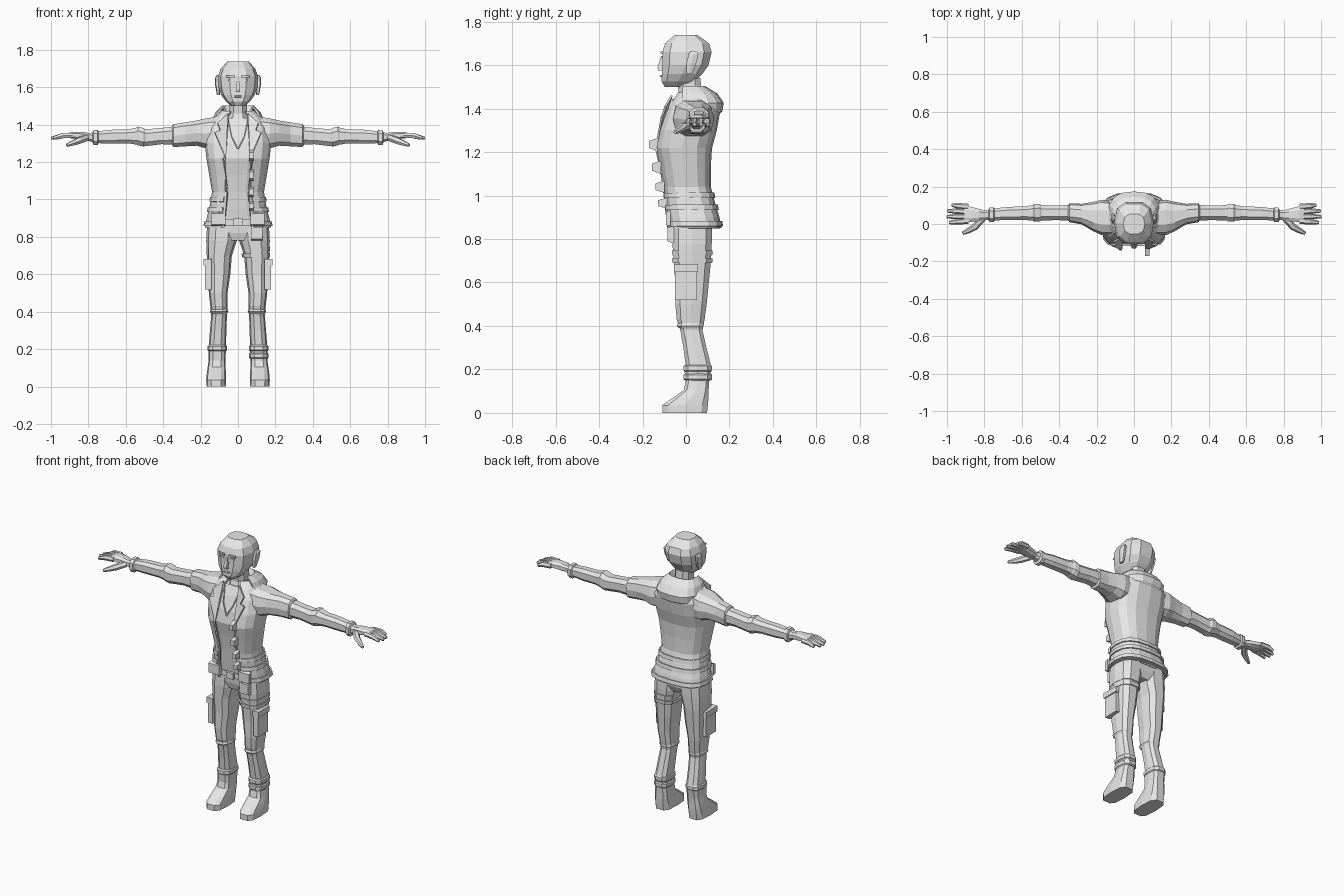
import bpy, bmesh, math
from mathutils import Vector

grey = bpy.data.materials.new("plain_grey")
grey.diffuse_color = (0.8, 0.8, 0.8, 1)


def finish(name, bm, thick=0):
    bmesh.ops.recalc_face_normals(bm, faces=bm.faces)
    me = bpy.data.meshes.new(name)
    bm.to_mesh(me)
    bm.free()
    me.materials.append(grey)
    ob = bpy.data.objects.new(name, me)
    bpy.context.collection.objects.link(ob)
    if thick:
        mod = ob.modifiers.new("thickness", 'SOLIDIFY')
        mod.thickness = thick
        mod.offset = 0
    return ob


def loft(name, rings, axis='z', s=1, n=10, p=0.75, gap=None, thick=0.012):
    """Rings are (position, centre, half width, low side, high side)."""
    bm = bmesh.new()
    loops = []
    for t, u, hu, v0, v1 in rings:
        loop = []
        for i in range(n if gap is None else n + 1):
            if gap is None:
                a = 2 * math.pi * (i + 0.5) / n - math.pi / 2
            else:
                a = math.radians(-90 + gap + (360 - 2 * gap) * i / n)
            c, d = math.cos(a), math.sin(a)
            c = math.copysign(abs(c) ** p, c)
            d = math.copysign(abs(d) ** p, d)
            w, v = u + hu * c, (v0 + v1) / 2 + (v1 - v0) / 2 * d
            co = (s * w, v, t) if axis == 'z' else (s * t, w, v)
            loop.append(bm.verts.new(co))
        loops.append(loop)
    for a, b in zip(loops, loops[1:]):
        m = len(a)
        for i in range(m if gap is None else m - 1):
            j = (i + 1) % m
            bm.faces.new((a[i], a[j], b[j], b[i]))
    if gap is None:
        bm.faces.new(loops[0])
        bm.faces.new(loops[-1])
    return finish(name, bm, 0 if gap is None else thick)


def plate(name, pts, thick=0.009, s=1):
    bm = bmesh.new()
    bm.faces.new([bm.verts.new((s * x, y, z)) for x, y, z in pts])
    return finish(name, bm, thick)


def box(name, centre, size, s=1, taper=1.0):
    """Box whose outer (+x) or front (-y) end may be tapered."""
    bm = bmesh.new()
    bmesh.ops.create_cube(bm, size=1)
    for v in bm.verts:
        k = taper if v.co.y < 0 else 1
        v.co = Vector((s * (centre[0] + v.co.x * size[0]),
                       centre[1] + v.co.y * size[1],
                       centre[2] + v.co.z * size[2] * k))
    return finish(name, bm)


def limb(name, pts, s=1, n=6):
    """Tapered tube through (x, y, z, radius) points."""
    bm = bmesh.new()
    loops = []
    for k, q in enumerate(pts):
        a, b = pts[max(k - 1, 0)], pts[min(k + 1, len(pts) - 1)]
        rot = (Vector(b[:3]) - Vector(a[:3])).to_track_quat('Z', 'Y')
        loop = []
        for i in range(n):
            a = 2 * math.pi * i / n
            co = Vector(q[:3]) + rot @ Vector((math.cos(a), math.sin(a), 0)) * q[3]
            loop.append(bm.verts.new((s * co.x, co.y, co.z)))
        loops.append(loop)
    for a, b in zip(loops, loops[1:]):
        for i in range(n):
            j = (i + 1) % n
            bm.faces.new((a[i], a[j], b[j], b[i]))
    bm.faces.new(loops[0])
    bm.faces.new(loops[-1])
    return finish(name, bm)


# head, neck and face
loft("head", [(1.50, 0, .035, -.10, .00), (1.525, 0, .065, -.115, .045),
              (1.56, 0, .09, -.115, .08), (1.60, 0, .104, -.113, .108),
              (1.66, 0, .107, -.113, .122), (1.70, 0, .092, -.10, .11),
              (1.738, 0, .058, -.055, .055)])
loft("neck", [(1.38, 0, .07, -.06, .09), (1.46, 0, .052, -.035, .075),
              (1.54, 0, .05, -.045, .07)], n=8)
loft("nose", [(1.575, 0, .016, -.132, -.10), (1.59, 0, .014, -.135, -.10),
              (1.64, 0, .007, -.117, -.10)], n=4)
box("mouth", (0, -.115, 1.55), (.035, .012, .012), taper=.5)
for s in (1, -1):
    box("brow", (.038, -.111, 1.658), (.046, .012, .01), s)
    box("eye", (.036, -.112, 1.638), (.03, .006, .008), s)
    loft("ear", [(1.56, .105, .008, .0, .03), (1.61, .11, .012, .0, .05),
                 (1.65, .112, .011, .01, .06), (1.665, .108, .006, .02, .05)],
         s=s, n=6)

# shirt and open jacket
jacket = [(.85, 0, .172, -.075, .158), (.90, 0, .162, -.083, .148),
          (.95, 0, .148, -.09, .132), (1.04, 0, .133, -.10, .108),
          (1.13, 0, .148, -.115, .108), (1.22, 0, .163, -.135, .114),
          (1.30, 0, .172, -.12, .136), (1.38, 0, .165, -.09, .15),
          (1.435, 0, .13, -.06, .135), (1.47, 0, .085, -.035, .10)]
loft("jacket", jacket, n=14, gap=20)
loft("shirt", [(z, 0, w - .014, a + .014, b - .014) for z, _, w, a, b in jacket[1:-1]],
     n=12)
for k, (z, w, a, b) in enumerate([(1.0, .143, -.10, .124), (.945, .155, -.096, .14),
                                  (.87, .174, -.084, .16)]):
    loft("jacket_band", [(z - .012, 0, w + .004, a, b + .004), (z + .012, 0, w, a, b)],
         n=14, gap=24, thick=.014)

# hood folded down behind the neck
loft("hood", [(1.36, 0, .11, -.05, .135), (1.39, 0, .13, -.07, .162),
              (1.425, 0, .132, -.07, .168), (1.465, 0, .115, -.06, .14),
              (1.497, 0, .085, -.045, .09), (1.44, 0, .065, -.03, .06)],
     n=10, gap=62)

# lapels and front edges
for s in (1, -1):
    plate("lapel", [(.055, -.066, 1.46), (.11, -.095, 1.41), (.095, -.108, 1.37),
                    (.125, -.112, 1.36), (.065, -.138, 1.22)], s=s)
    limb("jacket_edge", [(.057, -.06, 1.445, .008), (.074, -.135, 1.22, .009),
                         (.06, -.10, 1.04, .008), (.078, -.08, .85, .008)], s, n=4)
    box("hip_pocket", (.105, -.082, .895), (.075, .022, .075), s, taper=.8)
    limb("necklace", [(.055, -.055, 1.43, .004), (.035, -.098, 1.34, .004),
                      (0, -.117, 1.27, .004)], s, n=4)

# raised fastenings on one front edge
for z, y, h in ((1.235, -.15, .06), (1.13, -.136, .06), (1.04, -.12, .055),
                (.965, -.108, .05)):
    box("fastening", (.07, y, z), (.024, .04, h), taper=.55)

# hips and belt
loft("hips", [(.78, 0, .08, -.05, .10), (.82, 0, .15, -.062, .12),
              (.90, 0, .15, -.068, .12)], n=12)
loft("belt", [(.862, 0, .157, -.076, .125), (.895, 0, .154, -.076, .125)], n=12)
box("buckle", (0, -.079, .878), (.05, .014, .04))

for s in (1, -1):
    # trouser legs
    loft("trouser_leg", [(.87, .083, .082, -.064, .122), (.78, .088, .082, -.066, .122),
                         (.70, .10, .067, -.06, .118), (.60, .101, .06, -.052, .108),
                         (.50, .106, .05, -.052, .098), (.43, .102, .046, -.045, .088),
                         (.38, .101, .042, -.028, .078), (.30, .106, .044, -.014, .096),
                         (.22, .11, .046, -.004, .117), (.16, .11, .043, 0, .11)], s=s)
    # cargo pocket with flap
    box("cargo_pocket", (.16, 0, .59), (.034, .10, .14), s)
    box("pocket_flap", (.163, 0, .665), (.042, .112, .035), s)
    # knee folds
    loft("knee_fold", [(.385, .101, .041, -.028, .076), (.40, .101, .049, -.045, .084),
                       (.415, .101, .045, -.038, .084)], s=s)
    # boots
    loft("boot", [(0, .117, .052, -.112, .10), (.035, .117, .053, -.112, .104),
                  (.07, .116, .051, -.062, .106), (.105, .114, .048, -.012, .106),
                  (.14, .112, .045, -.004, .108), (.19, .111, .046, -.008, .116)],
         s=s, p=.6)
    for z in ((.205, .165) if s > 0 else (.205,)):
        loft("boot_cuff", [(z - .016, .111, .046, -.006, .114),
                           (z - .01, .111, .052, -.014, .122),
                           (z + .01, .111, .052, -.014, .122),
                           (z + .016, .111, .046, -.006, .116)], s=s)

    # sleeves, from shoulder to rolled end
    loft("sleeve", [(.11, .03, .09, 1.27, 1.445), (.17, .035, .095, 1.27, 1.437),
                    (.22, .04, .078, 1.285, 1.425), (.28, .053, .055, 1.282, 1.415),
                    (.345, .06, .05, 1.278, 1.405), (.352, .06, .04, 1.29, 1.395)],
         'x', s)
    loft("forearm", [(.33, .06, .044, 1.29, 1.395), (.41, .06, .042, 1.293, 1.385),
                     (.49, .06, .043, 1.283, 1.378), (.53, .06, .046, 1.288, 1.39),
                     (.58, .058, .039, 1.297, 1.378), (.68, .056, .037, 1.296, 1.375),
                     (.76, .05, .033, 1.30, 1.365), (.80, .047, .026, 1.312, 1.355)],
         'x', s, n=8)
    loft("elbow_fold", [(.49, .06, .04, 1.285, 1.375), (.505, .06, .05, 1.28, 1.385),
                        (.535, .06, .049, 1.287, 1.393), (.55, .06, .04, 1.295, 1.38)],
         'x', s, n=8)
    loft("wrist_cuff", [(.745, .05, .034, 1.298, 1.365), (.75, .05, .041, 1.288, 1.374),
                        (.772, .049, .041, 1.288, 1.374), (.777, .048, .03, 1.30, 1.362)],
         'x', s, n=8)
    # hand with fanned fingers and thumb
    loft("palm", [(.78, .046, .024, 1.313, 1.353), (.83, .048, .035, 1.316, 1.363),
                  (.88, .052, .044, 1.325, 1.363), (.91, .054, .046, 1.328, 1.356)],
         'x', s, n=8)
    for k, tip in enumerate((.988, 1.0, .997, .972)):
        y0, y1 = .017 + .025 * k, .008 + .031 * k
        limb("finger", [(.885, y0, 1.343, .016), (.94, (y0 + y1) / 2, 1.341, .016),
                        (tip, y1, 1.327, .009)], s)
    limb("thumb", [(.81, .03, 1.33, .019), (.85, -.015, 1.315, .019),
                   (.885, -.035, 1.301, .015), (.915, -.05, 1.29, .009)], s)

# thigh straps on one leg
for z in (.735, .70):
    loft("thigh_strap", [(z - .011, .097, .073, -.066, .124),
                         (z + .011, .095, .077, -.068, .126)])
box("thigh_pouch", (.10, -.07, .82), (.06, .03, .08), taper=.8)
